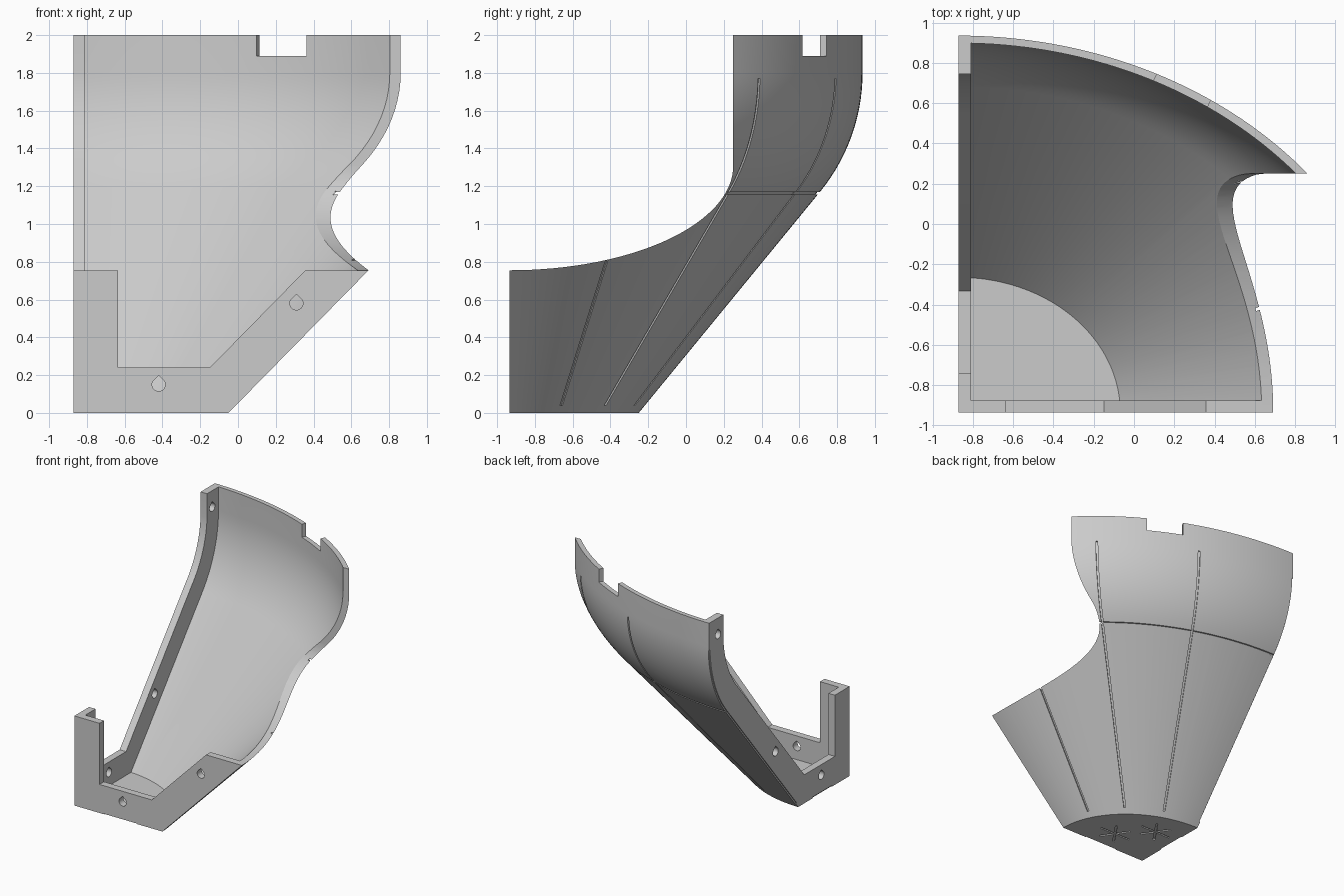
import bpy, bmesh
from math import sin, cos, tan, asin, atan, pi, radians, sqrt

cube = bpy.data.objects.get("Cube")
if cube:
    bpy.data.objects.remove(cube, do_unlink=True)

# Shared dimensions: a quarter hopper around a corner axis, stretched in x
X0, Y0, STRETCH = -0.87, -0.935, 1.197
BASE, RIM, SLOPE = 0.685, 1.87, 0.82
BEND_Z, TOP, LIP = 1.17, 2.0, 0.755
WALL, PLATE = 0.037, 0.06
LEAN = atan(SLOPE)
BEND_R = (RIM - BASE - SLOPE * BEND_Z) / (1 - cos(LEAN))
BEND_C = BEND_Z + BEND_R * sin(LEAN)

grey = bpy.data.materials.new("light grey")
grey.use_nodes = True
grey.diffuse_color = (0.6, 0.6, 0.6, 1)
grey.node_tree.nodes["Principled BSDF"].inputs["Base Color"].default_value = (0.6, 0.6, 0.6, 1)


def line(d, z):
    """Point on the straight wall, moved inward by d."""
    return (BASE + SLOPE * z - d / cos(LEAN), z)


def section(d, z0=0.0, z1=TOP, d_top=None):
    """Wall profile from z0 up to z1, moved inward by d (blending to d_top)."""
    d_top = d if d_top is None else d_top
    end = 0 if z1 > BEND_C else asin((z1 - BEND_C) / (BEND_R - d_top))
    pts = [line(d, z0)]
    for i in range(15):
        k = i / 14
        a = -LEAN + (end + LEAN) * k
        r = BEND_R - d - (d_top - d) * k
        pts.append((RIM - BEND_R + r * cos(a), BEND_C + r * sin(a)))
    if z1 > BEND_C:
        pts.append((RIM - d_top, z1))
    return pts


def finish(name, bm):
    bmesh.ops.remove_doubles(bm, verts=bm.verts, dist=1e-5)
    bmesh.ops.recalc_face_normals(bm, faces=bm.faces)
    mesh = bpy.data.meshes.new(name)
    bm.to_mesh(mesh)
    bm.free()
    mesh.materials.append(grey)
    obj = bpy.data.objects.new(name, mesh)
    bpy.context.collection.objects.link(obj)
    return obj


def loft(name, rings):
    """Solid through a row of closed rings, capped at both ends."""
    bm = bmesh.new()
    rows = [[bm.verts.new(p) for p in ring] for ring in rings]
    for a, b in zip(rows, rows[1:]):
        for i in range(len(a)):
            j = (i + 1) % len(a)
            bm.faces.new((a[i], a[j], b[j], b[i]))
    bm.faces.new(rows[0])
    bm.faces.new(rows[-1])
    return finish(name, bm)


def prism(name, pts, place, lo, hi):
    return loft(name, [[place(u, v, w) for u, v in pts] for w in (lo, hi)])


def revolve(name, pts, start, stop, steps):
    angles = [radians(start + (stop - start) * i / steps) for i in range(steps + 1)]
    return loft(name, [[radial(t)(b, z, 0) for b, z in pts] for t in angles])


def radial(t):
    """Placement on the upright plane at angle t around the axis."""
    return lambda b, z, w: (X0 + STRETCH * (b * cos(t) - w * sin(t)),
                            Y0 + b * sin(t) + w * cos(t), z)


def front(b, z, w):
    return (X0 + STRETCH * b, Y0 + w, z)


def side(b, z, w):
    return (X0 + w, Y0 + b, z)


def along_x(y, z, w):
    return (w, y, z)


def carve(obj, cutter):
    cutter.hide_render = True
    mod = obj.modifiers.new("cut", 'BOOLEAN')
    mod.operation, mod.solver, mod.object = 'DIFFERENCE', 'EXACT', cutter
    bpy.context.view_layer.objects.active = obj
    bpy.ops.object.modifier_apply(modifier=mod.name)
    bpy.data.objects.remove(cutter, do_unlink=True)


# Curved shell with its floor
outer = section(0)
inner = section(WALL, z0=0.04)
shell = revolve("curved_shell", [(0, 0)] + outer + inner[::-1] + [(0, 0.04)], 0, 90, 60)

# Sweeping side opening
reach, rise = 0.25 - Y0, 0.553
sweep = [(Y0 + reach * sin(a), LIP + rise * (1 - cos(a)))
         for a in [i * pi / 64 for i in range(33)]]
opening = [(-1.3, LIP)] + sweep + [(0.25, 2.3), (-1.3, 2.3)]
carve(shell, prism("opening_cutter", opening, along_x, -1.5, 1.5))

# Rectangular notch in the rim
tilt = radians(-26)


def notch_place(u, z, w):
    return (0.242 + u * cos(tilt) - w * sin(tilt), 0.67 + u * sin(tilt) + w * cos(tilt), z)


carve(shell, prism("notch_cutter", [(-0.148, 1.89), (0.148, 1.89), (0.148, 2.1), (-0.148, 2.1)],
                   notch_place, -0.15, 0.15))

# Grooves running up the shell
for angle in (22.5, 45, 67.5, 90):
    strip = section(0.012, 0.04, 1.77) + section(-0.02, 0.04, 1.77)[::-1]
    carve(shell, prism("groove_cutter", strip, radial(radians(angle)), -0.007, 0.007))

# Groove around the bend
low, high = BEND_Z - 0.013, BEND_Z - 0.001
band = [line(0.01, low), line(-0.02, low), line(-0.02, high), line(0.01, high)]
carve(shell, revolve("band_cutter", band, -3, 93, 64))


# Short grooves under the floor
def floor_groove(cx, cy, angle, length):
    c, s = cos(radians(angle)), sin(radians(angle))
    place = lambda u, z, w: (X0 + STRETCH * (cx + u * c - w * s), Y0 + cy + u * s + w * c, z)
    h = length / 2
    carve(shell, prism("floor_cutter", [(-h, -0.02), (h, -0.02), (h, 0.01), (-h, 0.01)],
                       place, -0.007, 0.007))


floor_groove(0.363, 0, 0, 0.26)
floor_groove(0, 0.363, 90, 0.26)
for hub in ((0.37, 0.19), (0.18, 0.42)):
    for angle in (0, 60, 120):
        floor_groove(*hub, angle, 0.24)

# Mounting plates on the two straight sides
post = [(0.196, LIP), (0.196, 0.24)]
front_edge = [(0, 0.04), (0, LIP)] + post + [line(0.216, 0.24), line(0.216, LIP),
                                             line(WALL, LIP), line(WALL, 0.04)]
front_plate = prism("front_plate", front_edge, front, 0, PLATE)
side_edge = ([(PLATE, 0.04), (PLATE, LIP)] + post + section(0.216, 0.24, TOP, 0.19)
             + inner[::-1])
side_plate = prism("side_plate", side_edge, side, 0, PLATE)


# Teardrop screw holes
def screw_hole(plate, place, b, z, stretch):
    r = 0.035
    drop = [(r * cos(a), r * sin(a)) for a in [radians(145 + i * 250 / 20) for i in range(21)]]
    drop.append((0, 0.048))
    pts = [(b + u / stretch, z + v) for u, v in drop]
    carve(plate, prism("hole_cutter", pts, place, -0.1, 0.2))


for b, z in ((0.376, 0.15), (0.985, 0.58)):
    screw_hole(front_plate, front, b, z, STRETCH)
    screw_hole(side_plate, side, b, z, 1)
screw_hole(side_plate, side, 1.75, 1.86, 1)

# Smooth the curves, keep the edges crisp
for obj in (shell, front_plate, side_plate):
    bpy.ops.object.select_all(action='DESELECT')
    obj.select_set(True)
    bpy.context.view_layer.objects.active = obj
    bpy.ops.object.shade_smooth_by_angle(angle=radians(25))
